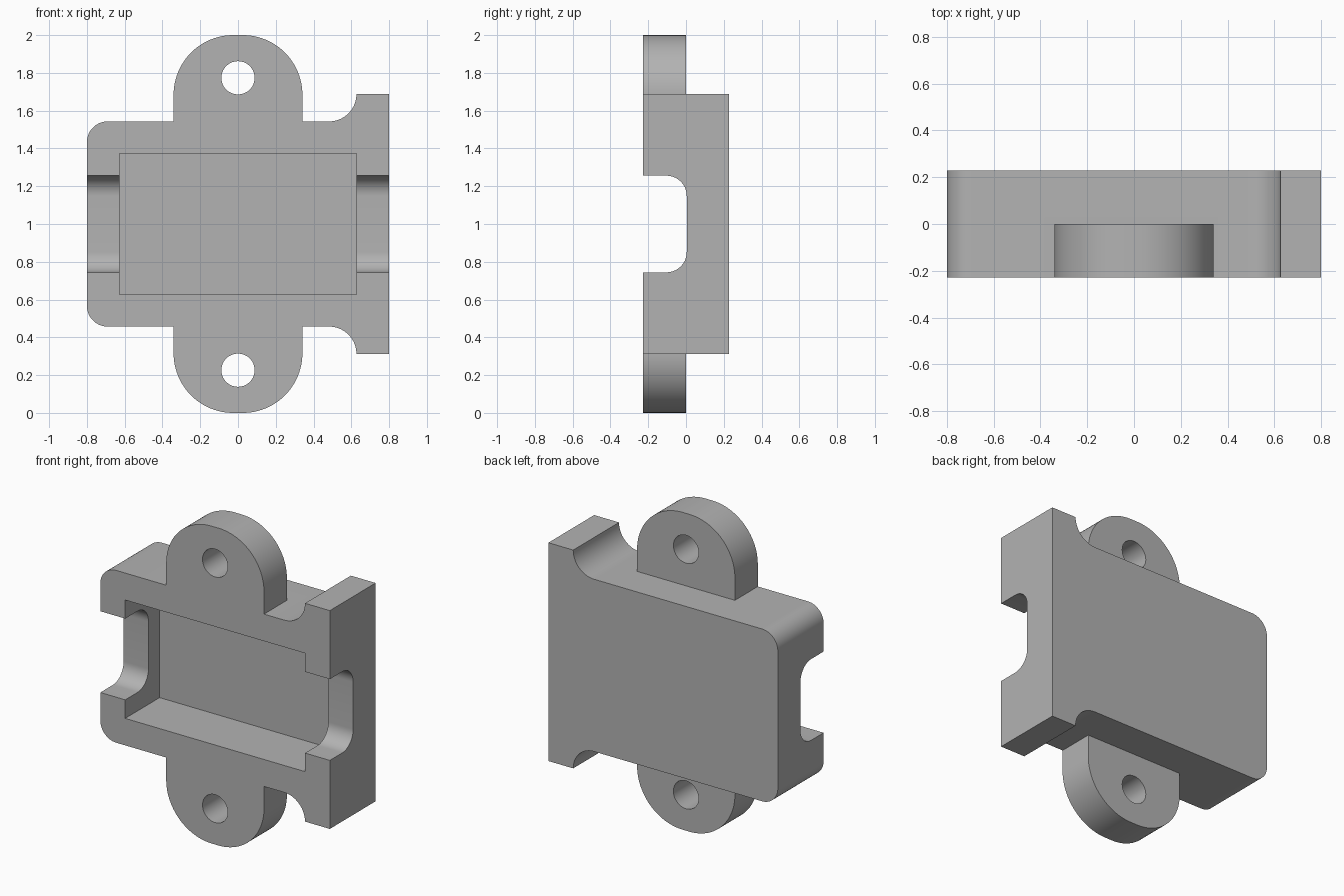
import bpy, bmesh
from math import pi, sin, cos, radians
from mathutils import Vector

cube = bpy.data.objects.get("Cube")
if cube:
    bpy.data.objects.remove(cube)

FRONT, BACK, MID = -0.228, 0.228, 0.0
CENTRE = 1.0

grey = bpy.data.materials.new("plain grey")
grey.use_nodes = True
grey.diffuse_color = (0.45, 0.45, 0.45, 1)
grey.node_tree.nodes["Principled BSDF"].inputs["Base Color"].default_value = (0.45, 0.45, 0.45, 1)


def arc(u, v, r, start, end, steps=14):
    """Points on an arc, angles in degrees."""
    angles = [radians(start + (end - start) * i / steps) for i in range(steps + 1)]
    return [(u + r * cos(a), v + r * sin(a)) for a in angles]


def prism(name, outline, axis, low, high):
    """Extrude a closed outline along y (outline in x, z) or x (outline in y, z)."""
    def place(u, v, d):
        return (u, d, v) if axis == "y" else (d, u, v)
    bm = bmesh.new()
    face = bm.faces.new([bm.verts.new(place(u, v, low)) for u, v in outline])
    new = bmesh.ops.extrude_face_region(bm, geom=[face])["geom"]
    shift = Vector(place(0, 0, high - low))
    bmesh.ops.translate(bm, vec=shift, verts=[e for e in new if isinstance(e, bmesh.types.BMVert)])
    bmesh.ops.recalc_face_normals(bm, faces=bm.faces)
    mesh = bpy.data.meshes.new(name)
    bm.to_mesh(mesh)
    bm.free()
    mesh.materials.append(grey)
    obj = bpy.data.objects.new(name, mesh)
    bpy.context.collection.objects.link(obj)
    return obj


def combine(target, tool, operation):
    """Apply a boolean and discard the tool."""
    mod = target.modifiers.new(operation.lower(), "BOOLEAN")
    mod.operation, mod.object, mod.solver = operation, tool, "EXACT"
    bpy.context.view_layer.objects.active = target
    bpy.ops.object.modifier_apply(modifier=mod.name)
    bpy.data.objects.remove(tool)


def mirrored(half):
    """Close an upper half outline with its reflection about the centre height."""
    pts = [(u, CENTRE + v) for u, v in half]
    return pts + [(u, CENTRE - v) for u, v in reversed(half)]


# Housing: rounded left corners, right end plate with concave fillets
half = arc(-0.69, 0.433, 0.11, 180, 90) + arc(0.482, 0.688, 0.145, 270, 360)
half += [(0.8, 0.688)]
housing = prism("housing", mirrored(half), "y", FRONT, BACK)

# Mounting tabs above and below
for side in (1, -1):
    tab = [(0.341, 0.45)] + arc(0.025, 0.684, 0.316, 0, 90, 24)
    tab += arc(-0.025, 0.684, 0.316, 90, 180, 24) + [(-0.341, 0.45)]
    tab = [(u, CENTRE + side * v) for u, v in tab]
    combine(housing, prism("mounting_tab", tab, "y", FRONT, MID), "UNION")

# Screw holes through the tabs
for side in (1, -1):
    ring = arc(0, CENTRE + side * 0.774, 0.088, 0, 360, 40)[:-1]
    combine(housing, prism("screw_hole", ring, "y", FRONT - 0.1, MID + 0.1), "DIFFERENCE")

# Rectangular pocket open to the front
pocket = mirrored([(-0.627, 0.373), (0.627, 0.373)])
combine(housing, prism("pocket", pocket, "y", FRONT - 0.1, 0.115), "DIFFERENCE")

# Rounded cable notch across both end walls
notch = mirrored([(FRONT - 0.1, 0.256)] + arc(-0.104, 0.148, 0.108, 90, 0))
combine(housing, prism("cable_notch", notch, "x", -0.9, 0.9), "DIFFERENCE")

# Smooth the curved walls, keep the edges sharp
bpy.ops.object.select_all(action="DESELECT")
housing.select_set(True)
bpy.context.view_layer.objects.active = housing
bpy.ops.object.shade_smooth_by_angle(angle=radians(30))
